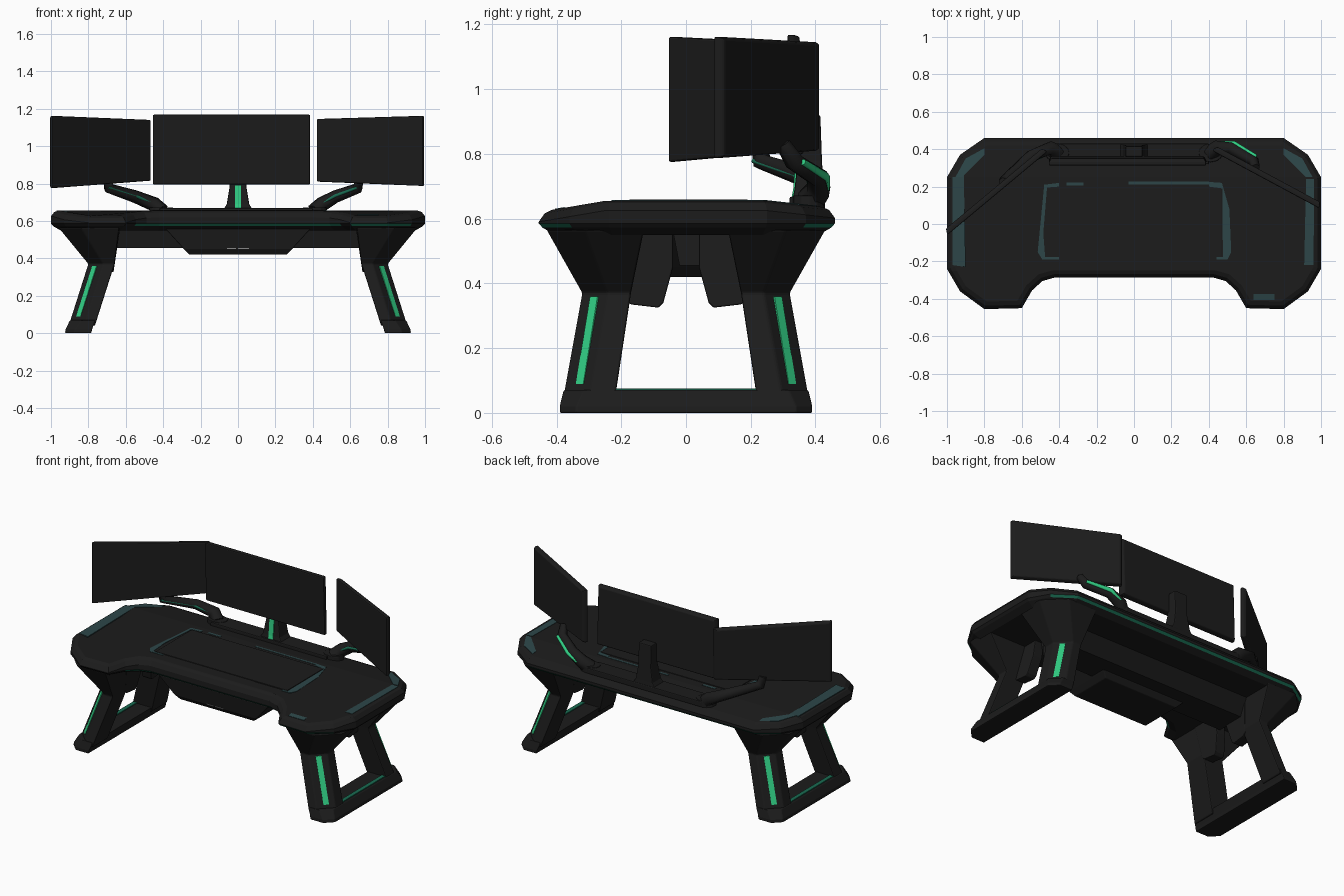
import bpy, bmesh, math
from mathutils import Vector

if "Cube" in bpy.data.objects:
    bpy.data.objects.remove(bpy.data.objects["Cube"])


def material(name, rgb):
    m = bpy.data.materials.new(name)
    m.diffuse_color = (*rgb, 1)
    m.use_nodes = True
    m.node_tree.nodes["Principled BSDF"].inputs["Base Color"].default_value = m.diffuse_color
    return m


BLACK = material("matt black", (0.0115, 0.0115, 0.0115))
GREEN = material("bright green", (0.03, 0.62, 0.23))
DARK_GREEN = material("dark green", (0.01, 0.15, 0.085))
TEAL = material("dull teal", (0.026, 0.062, 0.066))
GREY = material("pale grey", (0.25, 0.25, 0.25))


def finish(name, bm, mats, bevel=0.0):
    bmesh.ops.recalc_face_normals(bm, faces=bm.faces)
    mesh = bpy.data.meshes.new(name)
    bm.to_mesh(mesh)
    bm.free()
    for m in mats:
        mesh.materials.append(m)
    ob = bpy.data.objects.new(name, mesh)
    bpy.context.collection.objects.link(ob)
    if bevel:
        b = ob.modifiers.new("bevel", 'BEVEL')
        b.width, b.segments, b.limit_method = bevel, 2, 'ANGLE'
    return ob


def loft_bm(rings):
    bm = bmesh.new()
    loops = [[bm.verts.new(p) for p in r] for r in rings]
    n = len(loops[0])
    for a, b in zip(loops, loops[1:]):
        for i in range(n):
            j = (i + 1) % n
            bm.faces.new((a[i], a[j], b[j], b[i]))
    bm.faces.new(loops[0][::-1])
    bm.faces.new(loops[-1])
    return bm


def loft(name, rings, mat=BLACK, bevel=0.0):
    return finish(name, loft_bm(rings), [mat], bevel)


def prism(name, pts, z0, z1, mat=BLACK, bevel=0.0):
    return loft(name, [[(x, y, z) for x, y in pts] for z in (z0, z1)], mat, bevel)


def rect(x0, x1, y0, y1):
    return [(x0, y0), (x1, y0), (x1, y1), (x0, y1)]


def inset(pts, d):
    """Move a counter-clockwise outline inwards by d."""
    out = []
    for i, p in enumerate(pts):
        a, b, c = Vector(pts[i - 1]), Vector(p), Vector(pts[(i + 1) % len(pts)])
        u, v = (b - a).normalized(), (c - b).normalized()
        n1, n2 = Vector((-u.y, u.x)), Vector((-v.y, v.x))
        out.append(tuple(b + (n1 + n2) * (d / (1 + n1.dot(n2)))))
    return out


def tube(name, pts, radii, mat=BLACK):
    cu = bpy.data.curves.new(name, 'CURVE')
    cu.dimensions, cu.bevel_depth, cu.bevel_resolution = '3D', 1.0, 1
    cu.use_fill_caps = True
    s = cu.splines.new('POLY')
    s.points.add(len(pts) - 1)
    for q, p, r in zip(s.points, pts, radii):
        q.co, q.radius = (*p, 1), r
    cu.materials.append(mat)
    ob = bpy.data.objects.new(name, cu)
    bpy.context.collection.objects.link(ob)


def drop(y):
    """How far the desk surface falls towards its front and back edges."""
    return max(0, -y - 0.25) * 0.17 + max(0, y - 0.25) * 0.11


# Desk top: cut-corner outline with a front recess and sloped edges
half = [(0.42, -0.285), (0.49, -0.305), (0.545, -0.355), (0.60, -0.45), (0.80, -0.455),
        (0.93, -0.36), (1.0, -0.24), (1.0, 0.25), (0.93, 0.37), (0.80, 0.46)]
outline = half + [(-x, y) for x, y in half[::-1]]
levels = [(0.05, 0.55), (0.012, 0.572), (0.0, 0.585), (0.0, 0.625), (0.018, 0.648), (0.04, 0.655)]
bm = loft_bm([[(x, y, z) for x, y in inset(outline, d)] for d, z in levels])
for y in (-0.25, 0.25):
    bmesh.ops.bisect_plane(bm, geom=bm.verts[:] + bm.edges[:] + bm.faces[:],
                           plane_co=(0, y, 0), plane_no=(0, 1, 0))
for v in bm.verts:
    if v.co.z > 0.6:
        v.co.z -= drop(v.co.y)
bmesh.ops.recalc_face_normals(bm, faces=bm.faces)
for f in bm.faces:  # light band under the front and back rims
    c = f.calc_center_median()
    if 0.573 < c.z < 0.584 and abs(f.normal.y) > abs(f.normal.x) and (c.x > -0.65 or c.y > 0):
        f.material_index = 1
finish("desk_top", bm, [BLACK, DARK_GREEN])


# Flat accents that follow the desk surface
def accent(name, pts, lift=0.002, mat=TEAL):
    loft(name, [[(x, y, 0.655 - drop(y) + dz) for x, y in pts] for dz in (-0.004, lift)], mat)


accent("left_edge_accent", [(-0.97, -0.22), (-0.90, -0.23), (-0.91, 0.26), (-0.97, 0.25)])
accent("right_edge_accent", [(0.91, -0.22), (0.96, -0.22), (0.963, 0.24), (0.92, 0.24)])
for s, side in ((-1, "left"), (1, "right")):
    accent(side + "_corner_accent", [(s * 0.955, 0.25), (s * 0.92, 0.25),
                                     (s * 0.80, 0.37), (s * 0.80, 0.405), (s * 0.90, 0.35)])
accent("front_corner_accent", rect(0.64, 0.75, -0.405, -0.375))

# Desk mat with its corner trims
prism("desk_mat", rect(-0.46, 0.47, -0.175, 0.19), 0.65, 0.659, BLACK, 0.002)
accent("mat_left_trim", [(-0.515, -0.15), (-0.49, -0.19), (-0.40, -0.19), (-0.40, -0.176), (-0.475, -0.176),
                         (-0.485, -0.05), (-0.465, 0.195), (-0.40, 0.20), (-0.40, 0.22), (-0.48, 0.21)])
accent("mat_right_trim", [(0.44, -0.19), (0.50, -0.19), (0.52, -0.15), (0.51, 0.08), (0.47, 0.22),
                          (0.40, 0.225), (0.40, 0.20), (0.473, 0.19), (0.475, -0.176), (0.44, -0.176)])
accent("mat_back_trim_left", rect(-0.36, -0.27, 0.205, 0.222))
accent("mat_back_trim_right", rect(-0.03, 0.40, 0.212, 0.226))


# Legs: two flared posts on a foot, on each side
def section(s, t, x0, x1, y0, y1, c, z):
    """Box section cut at the outer corner; y0 is the outer end."""
    return [(s * x, t * y, z) for x, y in
            ((x0, y0), (x1 - c, y0), (x1, y0 + c), (x1, y1), (x0, y1))]


for s, side in ((-1, "left"), (1, "right")):
    for t, end in ((1, "front"), (-1, "back")):
        name = side + "_" + end
        loft(name + "_leg", [section(s, t, 0.765, 0.905, -0.38, -0.22, 0.08, 0.04),
                             section(s, t, 0.66, 0.80, -0.32, -0.17, 0.08, 0.37),
                             section(s, t, 0.635, 0.96, -0.43, -0.13, 0.12, 0.565)], BLACK, 0.006)
        # light strip on the cut corner
        a, b = Vector((0.85, -0.325, 0.09)), Vector((0.764, -0.281, 0.36))
        w, n = Vector((0.0115, 0.0115, 0)), Vector((0.004, -0.004, 0))
        quad = [a - w, a + w, b + w, b - w]
        rings = [[p + n * k for p in quad] for k in (-1.5, 1.0)]
        loft(name + "_leg_light", [[(s * p.x, t * p.y, p.z) for p in r] for r in rings], GREEN)
        # inner bracket beside the post
        prof = [(-0.19, 0.35), (-0.17, 0.335), (-0.085, 0.325), (-0.07, 0.34), (-0.04, 0.45),
                (-0.04, 0.56), (-0.22, 0.56)]
        loft(name + "_bracket", [[(s * (x - (z - 0.33) * 0.15), t * y, z) for y, z in prof]
                                 for x in (0.665, 0.73)], BLACK, 0.005)
    foot = []
    for x0, x1, y, c, z in ((0.785, 0.925, 0.39, 0.05, 0), (0.78, 0.922, 0.39, 0.05, 0.02),
                            (0.762, 0.898, 0.378, 0.06, 0.07)):
        foot.append([(s * px, py, z) for px, py in
                     ((x0, -y), (x1 - c, -y), (x1, c - y), (x1, y - c), (x1 - c, y), (x0, y))])
    loft(side + "_foot", foot, BLACK, 0.005)
    prism(side + "_foot_light", rect(*sorted((s * 0.865, s * 0.89)), -0.28, 0.28), 0.067, 0.076, DARK_GREEN)

# Cable tray and cross beam beneath the desk
loft("cross_beam", [[(x, y, z) for y, z in ((-0.04, 0.56), (-0.02, 0.455), (0.17, 0.455), (0.24, 0.56))]
                    for x in (-0.655, 0.655)])
loft("under_tray", [[(x * w, y, z) for x, y in rect(-1, 1, y0, y1)]
                    for w, y0, y1, z in ((0.26, -0.21, 0.06, 0.42), (0.29, -0.23, 0.08, 0.45),
                                         (0.39, -0.25, 0.12, 0.56))], BLACK, 0.004)
for x0, x1 in ((-0.06, -0.01), (0.0, 0.06)):
    loft("tray_slot", [[(x, y, z) for x, z in rect(x0, x1, 0.449, 0.454)] for y in (-0.234, -0.226)], GREY)


# Monitors: slabs between two upright edges
def monitor(name, p, q, zp, zq, lean=0.0, t=0.032):
    u = Vector((q[0] - p[0], q[1] - p[1]))
    n = Vector((-u.y, u.x)).normalized()
    if n.y < 0:
        n = -n
    rings = []
    for k, shrink in ((0, 0), (t * 0.5, 0), (t, 0.012)):
        e = u.normalized() * shrink
        ring = []
        for (x, y), z, top, sg in ((p, zp[0], 0, 1), (q, zq[0], 0, -1), (q, zq[1], 1, -1), (p, zp[1], 1, 1)):
            ring.append((x + n.x * k + sg * e.x, y + n.y * k + sg * e.y - lean * top,
                         z + (-shrink if top else shrink) * 0.5))
        rings.append(ring)
    loft(name, rings, BLACK, 0.006)


monitor("centre_monitor", (-0.455, 0.325), (0.385, 0.325), (0.795, 1.168), (0.795, 1.168), 0.012, 0.038)
monitor("left_monitor", (-0.465, 0.385), (-0.993, -0.055), (0.815, 1.14), (0.775, 1.162))
monitor("right_monitor", (0.42, 0.39), (0.988, 0.085), (0.81, 1.145), (0.787, 1.162))

# Centre stand with its light, and the low rail behind the mat
loft("stand_neck", [[(x * w, y, z) for x, y in rect(-1, 1, y0, y1)]
                    for w, y0, y1, z in ((0.09, 0.325, 0.43, 0.64), (0.06, 0.335, 0.425, 0.69),
                                         (0.045, 0.345, 0.42, 0.78), (0.045, 0.36, 0.415, 0.92))], BLACK, 0.006)
loft("stand_light", [[(x, y, z) for x, y in rect(-0.016, 0.016, y0, y0 + 0.008)]
                     for y0, z in ((0.326, 0.665), (0.331, 0.69), (0.34, 0.79))], GREEN)
prism("back_rail", rect(-0.42, 0.40, 0.32, 0.43), 0.63, 0.668, BLACK, 0.006)

# Side monitor arms with light lines
arms = {"left": [(-0.41, 0.38, 0.65), (-0.45, 0.405, 0.69), (-0.55, 0.365, 0.73),
                 (-0.69, 0.235, 0.775), (-0.70, 0.225, 0.83)],
        "right": [(0.41, 0.38, 0.65), (0.45, 0.41, 0.69), (0.52, 0.405, 0.73),
                  (0.64, 0.335, 0.775), (0.65, 0.30, 0.83)]}
for side, path in arms.items():
    tube(side + "_arm", path, (0.045, 0.04, 0.034, 0.03, 0.024))
    x, y, z = path[0]
    prism(side + "_arm_base", [(x + 0.065 * math.cos(a * math.pi / 6), y + 0.05 * math.sin(a * math.pi / 6))
                               for a in range(12)], 0.63, 0.672, BLACK, 0.005)
    tube(side + "_arm_light", [(x, y - 0.027, z + 0.004) for x, y, z in path[1:4]], (0.006, 0.01, 0.008), DARK_GREEN)
tube("right_arm_back_light", [(x + 0.014, y + 0.026, z) for x, y, z in arms["right"][1:4]],
     (0.008, 0.014, 0.01), GREEN)
